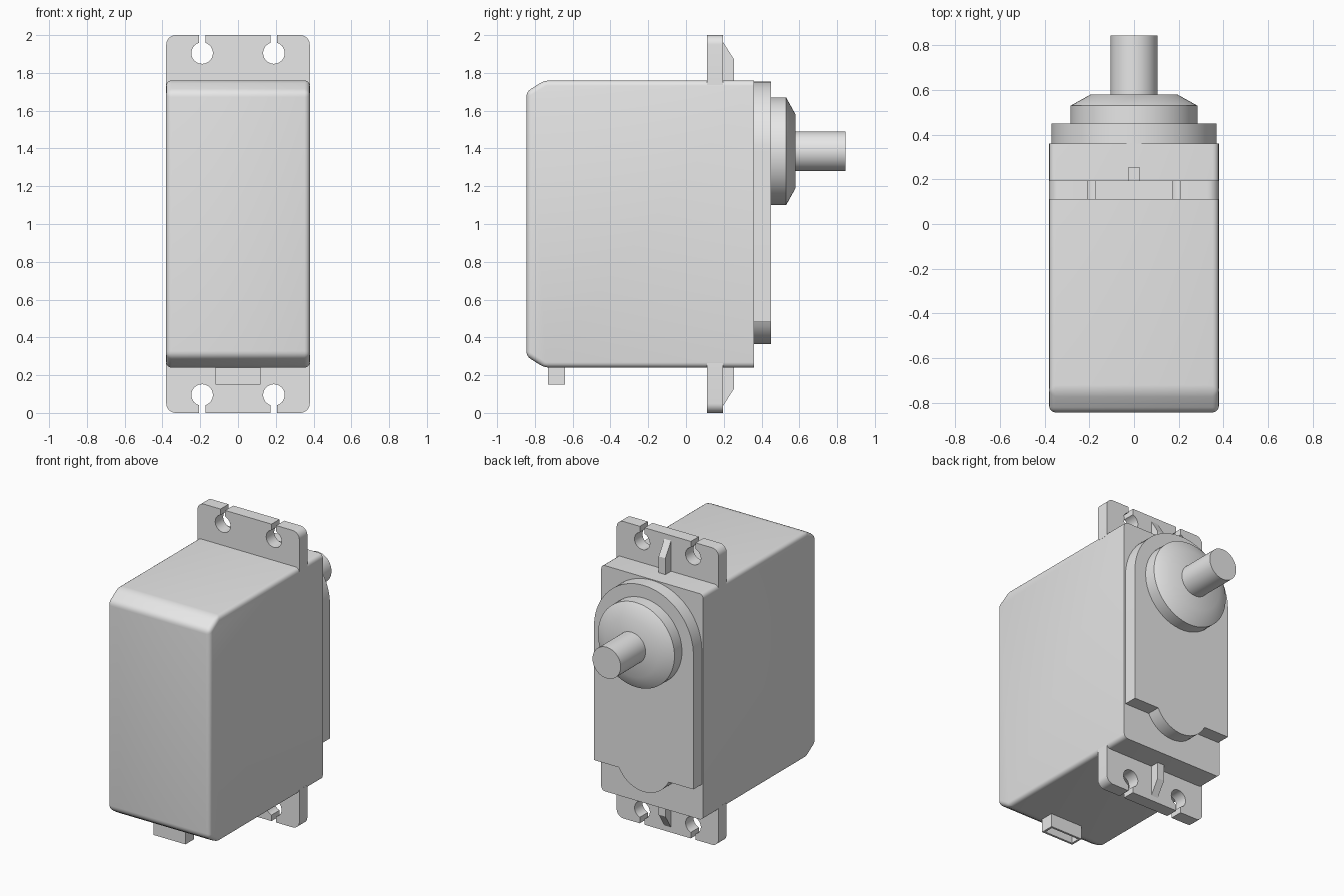
import bpy, bmesh, math
from mathutils import Vector

if "Cube" in bpy.data.objects:
    bpy.data.objects.remove(bpy.data.objects["Cube"])

grey = bpy.data.materials.new("plain_grey")
grey.diffuse_color = (0.8, 0.8, 0.8, 1)
grey.use_nodes = True
grey.node_tree.nodes["Principled BSDF"].inputs["Base Color"].default_value = grey.diffuse_color


def finish(name, bm, angle=30):
    """Turn a bmesh into an object, smooth except across sharp edges."""
    bmesh.ops.recalc_face_normals(bm, faces=bm.faces)
    for f in bm.faces:
        f.smooth = True
    for e in bm.edges:
        e.smooth = len(e.link_faces) == 2 and e.calc_face_angle(0) < math.radians(angle)
    me = bpy.data.meshes.new(name)
    bm.to_mesh(me)
    bm.free()
    me.materials.append(grey)
    ob = bpy.data.objects.new(name, me)
    bpy.context.collection.objects.link(ob)
    return ob


def prism(pts, lo, hi, axis):
    """Extrude a closed outline: (x, z) along y, or (y, z) along x."""
    bm = bmesh.new()
    place = (lambda p: (p[0], lo, p[1])) if axis == 'y' else (lambda p: (lo, p[0], p[1]))
    face = bm.faces.new([bm.verts.new(place(p)) for p in pts])
    ext = bmesh.ops.extrude_face_region(bm, geom=[face])
    move = Vector((0, hi - lo, 0)) if axis == 'y' else Vector((hi - lo, 0, 0))
    bmesh.ops.translate(bm, vec=move, verts=[v for v in ext["geom"] if isinstance(v, bmesh.types.BMVert)])
    return bm


def arc(cx, cz, r, a0, a1, n):
    return [(cx + r * math.cos(math.radians(a0 + (a1 - a0) * i / n)),
             cz + r * math.sin(math.radians(a0 + (a1 - a0) * i / n))) for i in range(n + 1)]


def lathe(name, rings, cz, n=64):
    """Stack of circles (y, radius) around an axis along y."""
    bm = bmesh.new()
    loops = [[bm.verts.new((x, y, z)) for x, z in arc(0, cz, r, 0, 360, n)[:-1]] for y, r in rings]
    bm.faces.new(loops[0])
    bm.faces.new(loops[-1])
    for a, b in zip(loops, loops[1:]):
        for i in range(n):
            j = (i + 1) % n
            bm.faces.new((a[i], a[j], b[j], b[i]))
    return finish(name, bm)


# Case: chamfered at the front, rounded everywhere but the back rim
BACK = 0.36
bm = prism([(BACK, 0.24), (BACK, 1.76), (-0.75, 1.76), (-0.845, 1.70),
            (-0.845, 0.30), (-0.75, 0.24)], -0.38, 0.38, 'x')
edges = [e for e in bm.edges if not all(abs(v.co.y - BACK) < 1e-4 for v in e.verts)]
bmesh.ops.bevel(bm, geom=edges, offset=0.028, segments=4, profile=0.5, affect='EDGES')
finish("case", bm)

# Mounting tabs with keyhole slots, and a stiffening rib on each
slot, hole_r, hole_x, hole_z = 0.0175, 0.057, 0.19, 1.905
a = math.degrees(math.acos(slot / hole_r))
half = [(0.38, 1.735)] + arc(0.33, 1.95, 0.05, 0, 90, 8) + [(hole_x + slot, 2.0)]
half += arc(hole_x, hole_z, hole_r, a, -180 - a, 32) + [(hole_x - slot, 2.0)]
tab = half + [(-x, z) for x, z in reversed(half)]
rib = [(0.19, 1.74), (0.255, 1.74), (0.255, 1.87), (0.195, 1.965), (0.19, 1.965)]
for side, flip in (("upper", False), ("lower", True)):
    mirror = lambda pts: [(p, 2 - z) if flip else (p, z) for p, z in pts]
    finish(side + "_mounting_tab", prism(mirror(tab), 0.11, 0.195, 'y'))
    finish(side + "_rib", prism(mirror(rib), -0.025, 0.025, 'x'))

# Gear cover: round top, straight sides, curved lip at the bottom
AXIS_Z = 1.385
b = math.degrees(math.asin((0.571 - 0.48) / 0.206))
cover = arc(0, AXIS_Z, 0.37, 0, 180, 40) + [(-0.37, 0.48)]
cover += arc(0, 0.571, 0.206, 180 + b, 360 - b, 20) + [(0.37, 0.48)]
finish("gear_cover", prism(cover, BACK - 0.01, 0.45, 'y'))

# Bearing collar and output shaft
lathe("bearing_collar", [(0.44, 0.285), (0.53, 0.285), (0.58, 0.195)], AXIS_Z)
lathe("output_shaft", [(0.57, 0.105), (0.845, 0.105)], AXIS_Z, 48)

# Cable outlet: small block, hollow from below
bm = prism([(-0.73, 0.15), (-0.64, 0.15), (-0.64, 0.26), (-0.73, 0.26)], -0.12, 0.12, 'x')
bm.faces.ensure_lookup_table()
bottom = min(bm.faces, key=lambda f: f.calc_center_median().z)
bmesh.ops.recalc_face_normals(bm, faces=bm.faces)
bmesh.ops.inset_region(bm, faces=[bottom], thickness=0.02)
ext = bmesh.ops.extrude_face_region(bm, geom=[bottom])
bmesh.ops.translate(bm, vec=(0, 0, 0.085), verts=[v for v in ext["geom"] if isinstance(v, bmesh.types.BMVert)])
if bottom.is_valid:
    bmesh.ops.delete(bm, geom=[bottom], context='FACES_ONLY')
finish("cable_outlet", bm)
